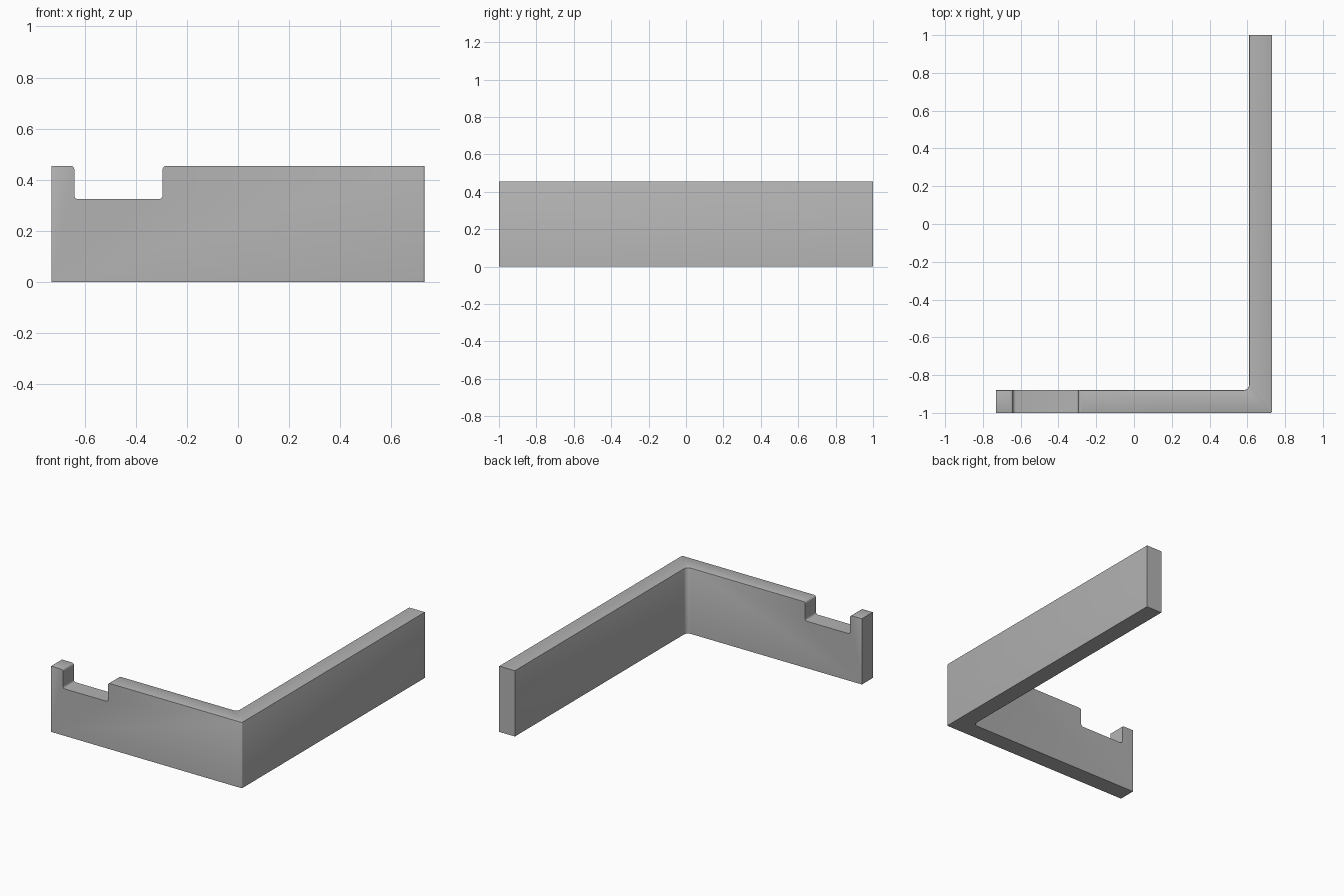
import bpy, bmesh
from mathutils import Vector

default = bpy.data.objects.get("Cube")
if default:
    bpy.data.objects.remove(default, do_unlink=True)

# Overall sizes
X, Y, H, T = 0.73, 1.0, 0.455, 0.12
NOTCH_L, NOTCH_R, NOTCH_Z = -0.64, -0.295, 0.325

grey = bpy.data.materials.new("plain grey")
grey.use_nodes = True
colour = (0.45, 0.45, 0.45, 1)
grey.diffuse_color = colour
grey.node_tree.nodes["Principled BSDF"].inputs["Base Color"].default_value = colour


def prism(name, outline, direction):
    """Extrude a closed outline into a solid object."""
    bm = bmesh.new()
    face = bm.faces.new([bm.verts.new(p) for p in outline])
    ext = bmesh.ops.extrude_face_region(bm, geom=[face])
    verts = [g for g in ext["geom"] if isinstance(g, bmesh.types.BMVert)]
    bmesh.ops.translate(bm, verts=verts, vec=direction)
    bmesh.ops.recalc_face_normals(bm, faces=bm.faces)
    mesh = bpy.data.meshes.new(name)
    bm.to_mesh(mesh)
    bm.free()
    obj = bpy.data.objects.new(name, mesh)
    bpy.context.collection.objects.link(obj)
    return obj


def round_edges(obj, rule, radius, segments):
    """Bevel the edges whose end points satisfy the rule."""
    bm = bmesh.new()
    bm.from_mesh(obj.data)
    edges = [e for e in bm.edges if rule(*(v.co for v in e.verts))]
    bmesh.ops.bevel(bm, geom=edges, offset=radius, segments=segments,
                    profile=0.5, affect='EDGES', clamp_overlap=True)
    bm.to_mesh(obj.data)
    bm.free()


def near(a, b):
    return abs(a - b) < 0.001


# L-shaped wall
corners = [(-X, -Y), (X, -Y), (X, Y), (X - T, Y), (X - T, T - Y), (-X, T - Y)]
wall = prism("angled_wall", [(x, y, 0) for x, y in corners], Vector((0, 0, H)))
wall.data.materials.append(grey)


def vertical_at(x, y):
    return lambda a, b: all(near(p.x, x) and near(p.y, y) for p in (a, b))


round_edges(wall, vertical_at(X - T, T - Y), 0.03, 6)
round_edges(wall, vertical_at(X, -Y), 0.008, 3)

# Notch in the top of the front arm
notch = [(NOTCH_L, NOTCH_Z), (NOTCH_R, NOTCH_Z), (NOTCH_R, H + 0.1), (NOTCH_L, H + 0.1)]
cutter = prism("notch_cutter", [(x, -Y - 0.1, z) for x, z in notch], Vector((0, T + 0.2, 0)))
cutter.hide_render = True
cut = wall.modifiers.new("notch", 'BOOLEAN')
cut.operation = 'DIFFERENCE'
cut.solver = 'EXACT'
cut.object = cutter
bpy.context.view_layer.objects.active = wall
wall.select_set(True)
bpy.ops.object.modifier_apply(modifier=cut.name)
bpy.data.objects.remove(cutter, do_unlink=True)

# Rounded notch corners
round_edges(wall, lambda a, b: near(a.x, b.x) and near(a.z, b.z) and a.z > 0.1
            and (near(a.x, NOTCH_L) or near(a.x, NOTCH_R)), 0.014, 4)


# Softened long top edges, leaving the two arm ends crisp
def long_top(a, b):
    if not (near(a.z, H) and near(b.z, H)):
        return False
    across_front = near(a.x, b.x) and a.x < X - T - 0.01
    across_end = near(a.y, b.y) and near(a.y, Y)
    return not (across_front or across_end)


round_edges(wall, long_top, 0.006, 2)
bpy.ops.object.shade_smooth_by_angle(angle=0.6)
